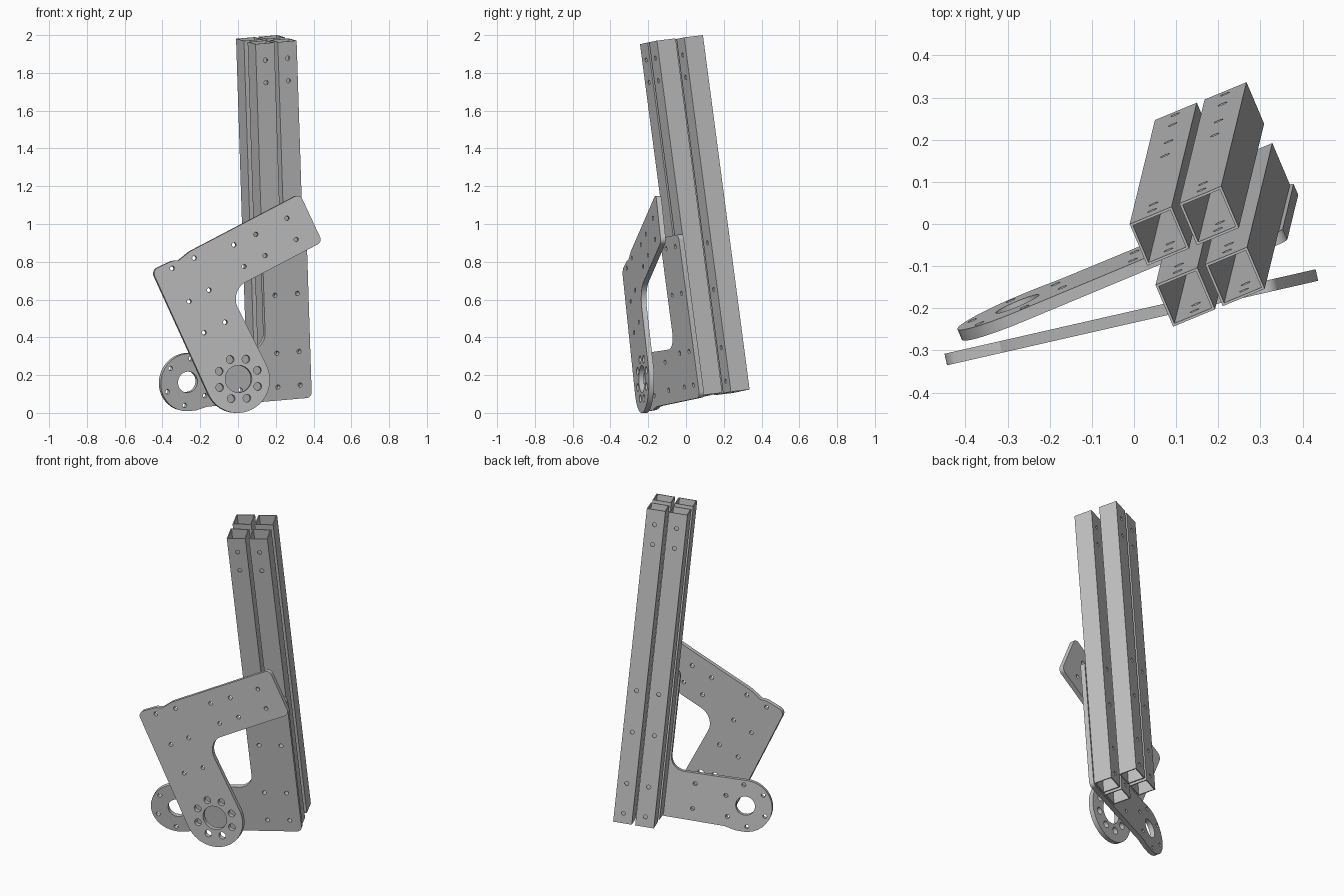
import bpy, math
from mathutils import Vector, Matrix

cube = bpy.data.objects.get("Cube")
if cube:
    bpy.data.objects.remove(cube, do_unlink=True)

# Single bare-metal colour
metal = bpy.data.materials.new("grey_metal")
metal.use_nodes = True
GREY = (0.53, 0.53, 0.53, 1)
metal.diffuse_color = GREY
metal.node_tree.nodes["Principled BSDF"].inputs["Base Color"].default_value = GREY


def rounded(corners, steps=10):
    """Closed outline from (x, y, radius) corners."""
    pts = []
    for i, (x, y, r) in enumerate(corners):
        p = Vector((x, y))
        if r == 0:
            pts.append(p)
            continue
        d1 = (Vector(corners[i - 1][:2]) - p).normalized()
        d2 = (Vector(corners[(i + 1) % len(corners)][:2]) - p).normalized()
        half = d1.angle(d2) / 2
        centre = p + (d1 + d2).normalized() * r / math.sin(half)
        a = (p + d1 * r / math.tan(half) - centre).normalized()
        b = (p + d2 * r / math.tan(half) - centre).normalized()
        pts += [centre + a.lerp(b, k / steps).normalized() * r for k in range(steps + 1)]
    return pts


def circle(x, y, r, n=16):
    return [Vector((x + r * math.cos(k * math.tau / n), y + r * math.sin(k * math.tau / n)))
            for k in range(n)]


def bolt_ring(x, y, ring, r, n, phase):
    angles = [math.radians(phase) + k * math.tau / n for k in range(n)]
    return [circle(x + ring * math.cos(a), y + ring * math.sin(a), r) for a in angles]


def square(x, y, h):
    return [Vector((x + i * h, y + j * h)) for i, j in ((-1, -1), (1, -1), (1, 1), (-1, 1))]


def extrude_profile(name, loops, depth, matrix, cutter=None):
    """Filled profile (outline plus holes) extruded both ways and turned into a mesh."""
    cu = bpy.data.curves.new(name, "CURVE")
    cu.dimensions, cu.fill_mode, cu.extrude = "2D", "BOTH", depth / 2
    for loop in loops:
        sp = cu.splines.new("POLY")
        sp.points.add(len(loop) - 1)
        for pt, co in zip(sp.points, loop):
            pt.co = (co.x, co.y, 0, 1)
        sp.use_cyclic_u = True
    ob = bpy.data.objects.new(name, cu)
    bpy.context.collection.objects.link(ob)
    ob.matrix_world = matrix
    bpy.ops.object.select_all(action="DESELECT")
    ob.select_set(True)
    bpy.context.view_layer.objects.active = ob
    bpy.ops.object.convert(target="MESH")
    ob = bpy.context.view_layer.objects.active
    # Weld the caps to the sides
    weld = ob.modifiers.new("weld", "WELD")
    weld.merge_threshold = 0.0001
    if cutter:
        cut = ob.modifiers.new("holes", "BOOLEAN")
        cut.operation, cut.object, cut.solver = "DIFFERENCE", cutter, "EXACT"
    bpy.ops.object.convert(target="MESH")
    ob = bpy.context.view_layer.objects.active
    ob.data.materials.clear()
    ob.data.materials.append(metal)
    bpy.ops.object.shade_smooth_by_angle(angle=math.radians(30))
    return ob


def frame(origin, x, y, z):
    m = Matrix((x, y, z)).transposed().to_4x4()
    m.translation = origin
    return m


# Leaning frame shared by the tubes and the rear plate
top = Vector((0.15, -0.077, 1.976))
bottom = Vector((0.21, 0.17, 0.10))
up = (top - bottom).normalized()
side = Vector((0.92, 0.39, 0))
side = (side - up * side.dot(up)).normalized()
front = side.cross(up)
length = (top - bottom).length
TUBE, WALL, DX, DY = 0.108, 0.006, 0.064, 0.079
HOLE = 0.012

# Bolt holes drilled front to back through the tubes
bolt_rows = (0.06, 0.24, 0.55, 0.8, length - 0.21, length - 0.09)
drill = extrude_profile(
    "bolt_cutter", [circle(s * DX, t, HOLE) for t in bolt_rows for s in (-1, 1)],
    0.6, frame(bottom, side, up, front))
drill.hide_render = True

# Four hollow square tubes
for row, sy in (("front", -1), ("rear", 1)):
    for col, sx in (("right", -1), ("left", 1)):
        loops = [square(sx * DX, sy * DY, h) for h in (TUBE / 2, TUBE / 2 - WALL)]
        extrude_profile(f"{row}_{col}_tube", loops, length,
                        frame((top + bottom) / 2, side, -front, up), drill)
bpy.data.objects.remove(drill, do_unlink=True)

# Rear plate: upright leg on the tubes, arm ending in a ring
THICK = 0.028
rear_outline = rounded([
    (0.128, -0.012, 0.03), (0.128, 0.86, 0.03), (-0.128, 0.86, 0.03), (-0.128, 0.27, 0.08),
    (-0.735, 0.283, 0.154), (-0.735, -0.027, 0.154), (-0.54, -0.027, 0), (-0.47, -0.012, 0)])
rear_holes = [circle(-0.58, 0.128, 0.056, 32)] + bolt_ring(-0.58, 0.128, 0.125, HOLE, 6, 20)
rear_holes += [circle(s * DX, t, HOLE) for t in bolt_rows[:4] for s in (-1, 1)]
rear_holes += [circle(-0.28, t, HOLE) for t in (0.06, 0.21)]
extrude_profile("rear_plate", [rear_outline] + rear_holes, THICK,
                frame(bottom + front * (DY + TUBE / 2 + THICK / 2), side, up, front))

# Front plate: bent arm with a round hub at the bottom
across = Vector((0.975, 0.222, 0)).normalized()
normal = across.cross(Vector((0, 0, 1)))
front_outline = rounded([
    (-0.092, -0.053, 0.172), (0.235, 0.089, 0.172), (-0.05, 0.647, 0.1), (0.455, 0.905, 0.03),
    (0.333, 1.16, 0.03), (-0.264, 0.855, 0), (-0.325, 0.807, 0), (-0.36, 0.805, 0),
    (-0.47, 0.755, 0.035)])
arm_holes = [(-0.36, 0.765), (-0.24, 0.82), (-0.025, 0.89), (0.094, 0.945), (0.263, 1.03),
             (0.313, 0.918), (0.144, 0.833), (0.03, 0.775), (-0.16, 0.65), (-0.268, 0.59),
             (-0.073, 0.48), (-0.187, 0.425)]
front_holes = [circle(x, z, HOLE) for x, z in arm_holes]
front_holes += [circle(0, 0.18, 0.072, 32)] + bolt_ring(0, 0.18, 0.112, 0.021, 8, 24)
extrude_profile("front_plate", [front_outline] + front_holes, THICK,
                frame(Vector((0, -0.22, 0)), across, Vector((0, 0, 1)), normal))
